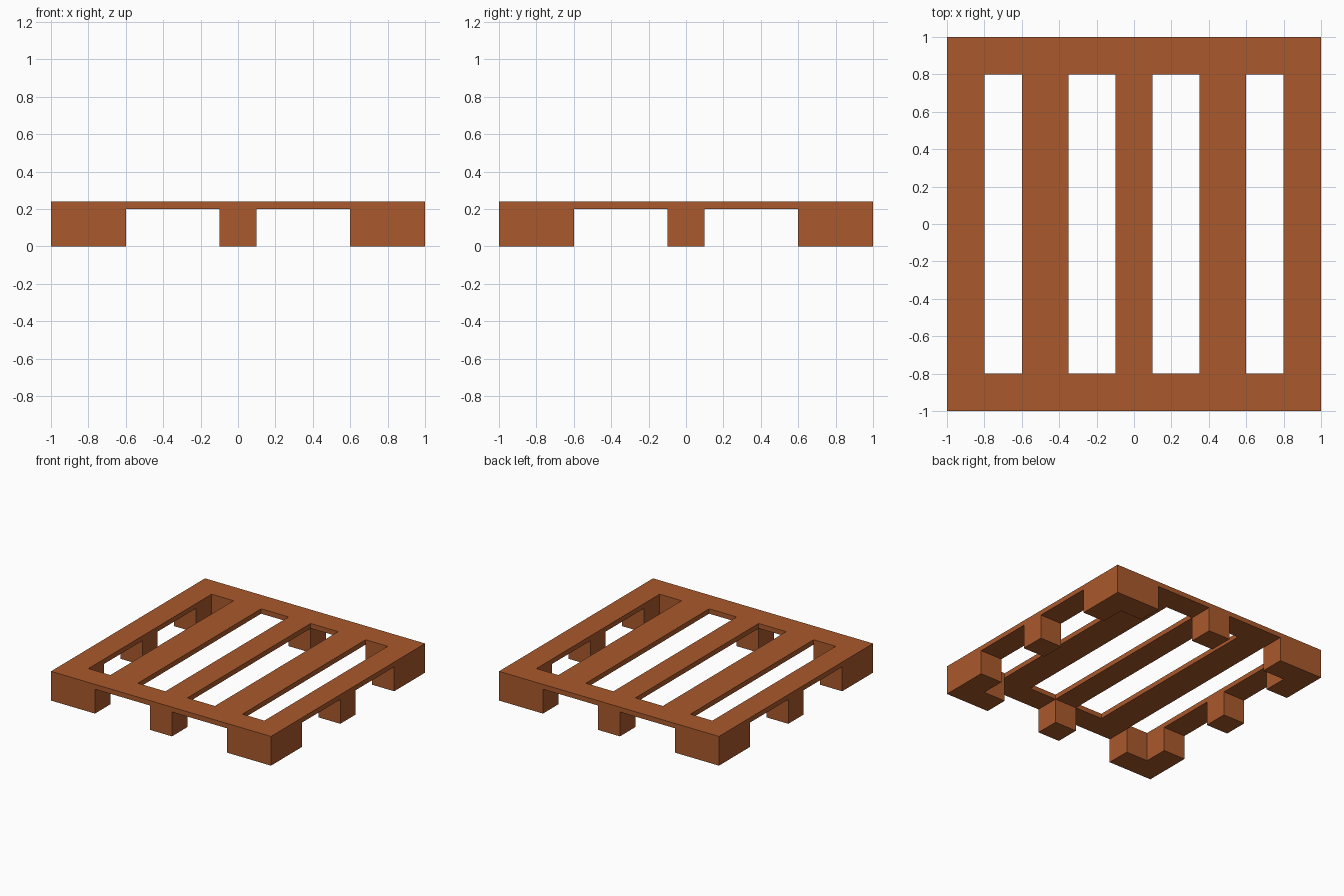
import bpy, bmesh

if "Cube" in bpy.data.objects:
    bpy.data.objects.remove(bpy.data.objects["Cube"])

XS = [-1, -0.8, -0.6, -0.35, -0.1, 0.1, 0.35, 0.6, 0.8, 1]
YS = [-1, -0.8, -0.6, -0.1, 0.1, 0.6, 0.8, 1]
TOP, UNDER = 0.24, 0.2


def is_slot(x, y):
    # four open slots between the five boards
    return abs(y) < 0.8 and (0.6 < abs(x) < 0.8 or 0.1 < abs(x) < 0.35)


def is_foot(x, y):
    # L-shaped corner feet and square feet in the middle of each side
    x, y = abs(x), abs(y)
    on_rim = max(x, y) > 0.8
    return on_rim and (min(x, y) > 0.6 or min(x, y) < 0.1)


def extrude_down(bm, faces, dist):
    geom = bmesh.ops.extrude_face_region(bm, geom=faces, use_keep_orig=True)["geom"]
    verts = [g for g in geom if isinstance(g, bmesh.types.BMVert)]
    bmesh.ops.translate(bm, verts=verts, vec=(0, 0, -dist))
    return [g for g in geom if isinstance(g, bmesh.types.BMFace)]


bm = bmesh.new()

# deck surface from grid cells, leaving out the slots
grid = {(x, y): bm.verts.new((x, y, TOP)) for x in XS for y in YS}
for x0, x1 in zip(XS, XS[1:]):
    for y0, y1 in zip(YS, YS[1:]):
        if not is_slot((x0 + x1) / 2, (y0 + y1) / 2):
            bm.faces.new([grid[p] for p in ((x0, y0), (x1, y0), (x1, y1), (x0, y1))])
loose = [v for v in bm.verts if not v.link_faces]
bmesh.ops.delete(bm, geom=loose, context='VERTS')

# deck thickness, then feet drawn down from its underside
extrude_down(bm, bm.faces[:], TOP - UNDER)
feet = []
for f in bm.faces:
    c = f.calc_center_median()
    if abs(c.z - UNDER) < 1e-4 and is_foot(c.x, c.y):
        feet.append(f)
extrude_down(bm, feet, UNDER)
bmesh.ops.delete(bm, geom=[f for f in feet if f.is_valid], context='FACES')
bmesh.ops.recalc_face_normals(bm, faces=bm.faces[:])

mesh = bpy.data.meshes.new("pallet")
bm.to_mesh(mesh)
bm.free()
pallet = bpy.data.objects.new("pallet", mesh)
bpy.context.collection.objects.link(pallet)

# brown wood
wood = bpy.data.materials.new("wood")
wood.diffuse_color = (0.40, 0.10, 0.025, 1)
wood.use_nodes = True
wood.node_tree.nodes["Principled BSDF"].inputs["Base Color"].default_value = wood.diffuse_color
mesh.materials.append(wood)
